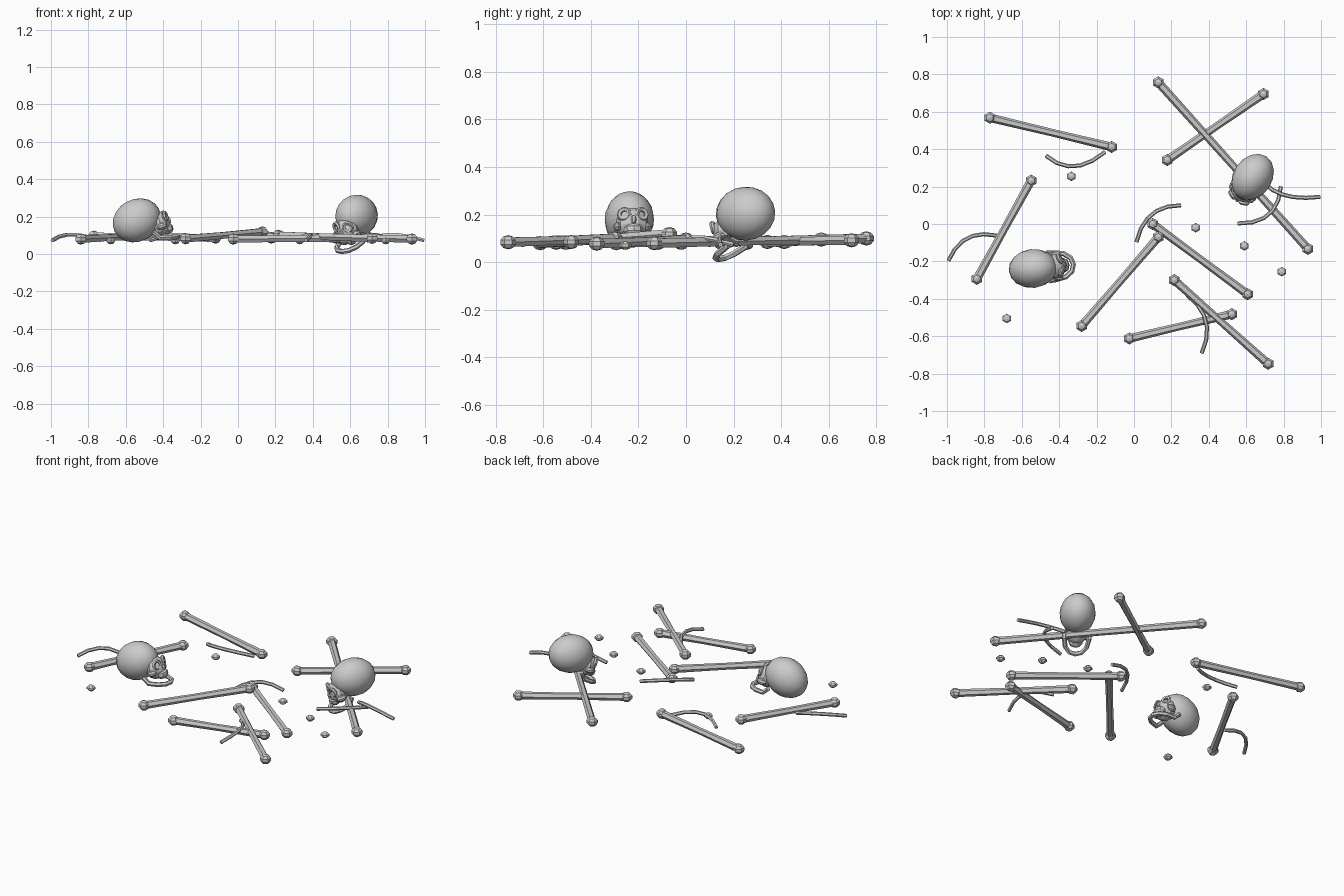
import bpy, bmesh, math
from mathutils import Vector, Matrix

if "Cube" in bpy.data.objects:
    bpy.data.objects.remove(bpy.data.objects["Cube"])


def make_object(name, bm, smooth=False):
    bmesh.ops.recalc_face_normals(bm, faces=bm.faces)
    for f in bm.faces:
        f.smooth = smooth
    me = bpy.data.meshes.new(name)
    bm.to_mesh(me)
    bm.free()
    ob = bpy.data.objects.new(name, me)
    bpy.context.collection.objects.link(ob)
    return ob


def tube(bm, pts, radii, sides):
    """Sweep a polygon ring along a path and cap both ends."""
    pts = [Vector(p) for p in pts]
    rings = []
    for i, p in enumerate(pts):
        t = (pts[min(i + 1, len(pts) - 1)] - pts[max(i - 1, 0)]).normalized()
        a = t.cross(Vector((0, 0, 1))).normalized()
        b = a.cross(t)
        ang = [2 * math.pi * k / sides for k in range(sides)]
        rings.append([bm.verts.new(p + radii[i] * (a * math.cos(q) + b * math.sin(q))) for q in ang])
    for r0, r1 in zip(rings, rings[1:]):
        for k in range(sides):
            n = (k + 1) % sides
            bm.faces.new((r0[k], r0[n], r1[n], r1[k]))
    bm.faces.new(rings[0])
    bm.faces.new(rings[-1])


def smooth_path(pts, n=5):
    """Quadratic arc through three points."""
    a, m, b = (Vector(p) for p in pts)
    c = 2 * m - (a + b) / 2
    return [a * (1 - t) ** 2 + c * 2 * t * (1 - t) + b * t * t for t in (i / n for i in range(n + 1))]


def ball(bm, loc, size, u=16, v=10, tilt=0):
    m = (Matrix.Translation(loc) @ Matrix.Rotation(math.radians(-tilt), 4, 'Y')
         @ Matrix.Diagonal((*size, 1)))
    bmesh.ops.create_uvsphere(bm, u_segments=u, v_segments=v, radius=1, matrix=m)


# Long bones: six-sided shafts with faceted knobs
bones = [
    ((-0.77, 0.568, 0.095), (-0.12, 0.412, 0.085)),
    ((-0.84, -0.293, 0.08), (-0.55, 0.232, 0.095)),
    ((0.13, 0.757, 0.10), (0.93, -0.133, 0.08)),
    ((0.178, 0.342, 0.085), (0.692, 0.695, 0.092)),
    ((0.10, 0.0, 0.095), (0.607, -0.375, 0.078)),
    ((0.13, -0.07, 0.118), (-0.28, -0.545, 0.082)),
    ((0.215, -0.30, 0.10), (0.717, -0.747, 0.084)),
    ((-0.025, -0.612, 0.08), (0.523, -0.482, 0.085)),
]
for i, (p, q) in enumerate(bones):
    p, q = Vector(p), Vector(q)
    bm = bmesh.new()
    tube(bm, [p.lerp(q, t) for t in (0, 0.5, 1)], (0.023, 0.020, 0.023), 6)
    for e in (p, q):
        ball(bm, e, (0.034, 0.034, 0.030), 6, 5)
    make_object(f"long_bone_{i + 1}", bm)

# Loose ribs: thin bent tubes, raised in the middle
ribs = [
    ((-0.47, 0.365), (-0.32, 0.308), (-0.155, 0.385)),
    ((-0.992, -0.195), (-0.89, -0.075), (-0.735, -0.062)),
    ((0.013, -0.095), (0.095, 0.052), (0.25, 0.10)),
    ((0.555, 0.003), (0.72, 0.05), (0.785, 0.20)),
    ((0.70, 0.215), (0.82, 0.15), (0.995, 0.145)),
    ((0.285, -0.38), (0.385, -0.52), (0.362, -0.69)),
]
for i, pts in enumerate(ribs):
    bm = bmesh.new()
    path = smooth_path([(x, y, z) for (x, y), z in zip(pts, (0.073, 0.104, 0.073))])
    tube(bm, path, [0.011] * len(path), 6)
    make_object(f"rib_{i + 1}", bm)

# Loose vertebrae: small flattened six-sided pebbles
for i, (x, y) in enumerate([(-0.335, 0.255), (-0.68, -0.505), (0.33, -0.02), (0.59, -0.117), (0.79, -0.255)]):
    bm = bmesh.new()
    ball(bm, (x, y, 0.07), (0.027, 0.027, 0.018), 6, 5)
    make_object(f"vertebra_{i + 1}", bm)


def ring(bm, loc, R, r, yaw, n=10, sides=5):
    """Small eye-socket rim facing local +x."""
    m = Matrix.Translation(loc) @ Matrix.Rotation(yaw, 4, 'Z')
    vs = []
    for i in range(n):
        a = 2 * math.pi * i / n
        row = []
        for k in range(sides):
            b = 2 * math.pi * k / sides
            d = R + r * math.cos(b)
            row.append(bm.verts.new(m @ Vector((r * math.sin(b), d * math.cos(a), d * math.sin(a)))))
        vs.append(row)
    for i in range(n):
        for k in range(sides):
            i2, k2 = (i + 1) % n, (k + 1) % sides
            bm.faces.new((vs[i][k], vs[i2][k], vs[i2][k2], vs[i][k2]))


def skull(name, loc, heading, pitch):
    m = (Matrix.Translation(loc) @ Matrix.Rotation(math.radians(heading), 4, 'Z')
         @ Matrix.Rotation(math.radians(-pitch), 4, 'Y'))
    # Cranium
    bm = bmesh.new()
    ball(bm, (0, 0, 0), (0.134, 0.104, 0.113), tilt=12)
    parts = [make_object(name + "_cranium", bm, True)]
    # Face block, upper teeth ridge, nose, cheekbones and eye rims
    bm = bmesh.new()
    ball(bm, (0.11, 0, -0.05), (0.06, 0.068, 0.066), 10, 7)
    ball(bm, (0.145, 0, -0.088), (0.034, 0.042, 0.032), 8, 5)
    ball(bm, (0.166, 0, -0.048), (0.012, 0.012, 0.02), 6, 4)
    for s in (-1, 1):
        ball(bm, (0.116, s * 0.062, -0.066), (0.03, 0.02, 0.018), 8, 5)
        ring(bm, (0.149, s * 0.037, -0.02), 0.022, 0.010, s * 0.4)
    parts.append(make_object(name + "_face", bm))
    # Jaw bent into a U
    bm = bmesh.new()
    half = [(0.06, 0.074, -0.08), (0.085, 0.072, -0.12), (0.14, 0.062, -0.134), (0.174, 0.036, -0.143)]
    path = half + [(0.186, 0, -0.145)] + [(x, -y, z) for x, y, z in reversed(half)]
    tube(bm, path, [0.014] * len(path), 6)
    parts.append(make_object(name + "_jaw", bm))
    for ob in parts:
        ob.data.transform(m)


skull("left_skull", (-0.541, -0.238, 0.18), 6, 16)
skull("right_skull", (0.634, 0.25, 0.204), 236, -16)
